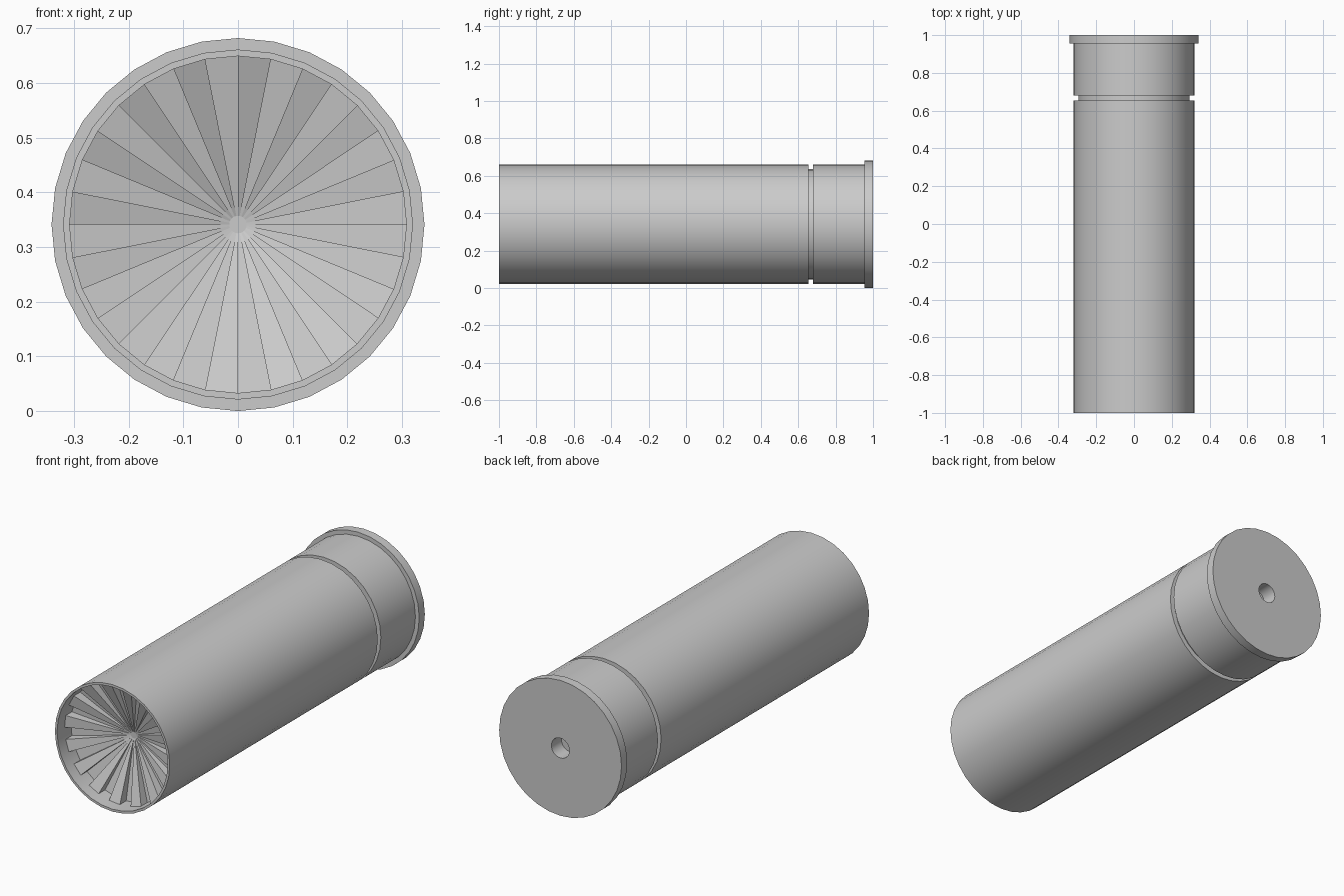
import bpy, bmesh
from math import pi, sin, cos, radians

if "Cube" in bpy.data.objects:
    bpy.data.objects.remove(bpy.data.objects["Cube"])

SIDES = 32
CZ = 0.341  # height of the long axis


def ring_point(r, y, i):
    a = 2 * pi * i / SIDES
    return (r * sin(a), y, CZ + r * cos(a))


def finish(name, bm, smooth):
    bmesh.ops.remove_doubles(bm, verts=bm.verts, dist=1e-5)
    mesh = bpy.data.meshes.new(name)
    bm.to_mesh(mesh)
    bm.free()
    obj = bpy.data.objects.new(name, mesh)
    bpy.context.collection.objects.link(obj)
    if smooth:
        bpy.ops.object.select_all(action='DESELECT')
        obj.select_set(True)
        bpy.context.view_layer.objects.active = obj
        bpy.ops.object.shade_smooth_by_angle(angle=radians(30))
    return obj


def lathe(name, profile, cap_end=False):
    """Revolve (radius, y) points around the long axis; listed front to back along the outside."""
    bm = bmesh.new()
    rings = [[bm.verts.new(ring_point(r, y, i)) for i in range(SIDES)] for r, y in profile]
    for a, b in zip(rings, rings[1:]):
        for i in range(SIDES):
            j = (i + 1) % SIDES
            bm.faces.new((a[i], b[i], b[j], a[j]))
    if cap_end:
        bm.faces.new(rings[-1])
    bm.normal_update()
    return finish(name, bm, True)


# Casing: inner lip, tube, groove, rear flange and primer recess
lathe("casing", [
    (0.308, -0.89), (0.308, -1.0), (0.32, -1.0),
    (0.32, 0.655), (0.295, 0.655), (0.295, 0.68), (0.32, 0.68),
    (0.32, 0.955), (0.341, 0.955), (0.341, 1.0),
    (0.05, 1.0), (0.05, 0.92)], cap_end=True)

# Crimped end: sunken cone of alternating raised and lowered folds
bm = bmesh.new()
HUB_R, HUB_Y = 0.016, -0.83
HIGH, LOW = -0.94, -0.89


def fold_edge(i, y):
    return [bm.verts.new(ring_point(HUB_R, HUB_Y, i)),
            bm.verts.new(ring_point(0.308, y, i))]


for i in range(SIDES):
    y = HIGH if i % 2 == 0 else LOW
    a, b = fold_edge(i, y), fold_edge(i + 1, y)
    bm.faces.new((a[0], b[0], b[1], a[1]))
    # upright wall between neighbouring folds
    hub, top = fold_edge(i, HIGH)
    low = bm.verts.new(ring_point(0.308, LOW, i))
    bm.faces.new((hub, top, low) if i % 2 == 0 else (hub, low, top))
bm.faces.new([bm.verts.new(ring_point(HUB_R, HUB_Y, i)) for i in reversed(range(SIDES))])
bmesh.ops.remove_doubles(bm, verts=bm.verts, dist=1e-5)
for f in bm.faces:
    if f.normal.y > 1e-4:
        f.normal_flip()
bm.normal_update()
for f in bm.faces:
    if f.normal.y > 1e-4:
        f.normal_flip()
finish("crimped_end", bm, False)
